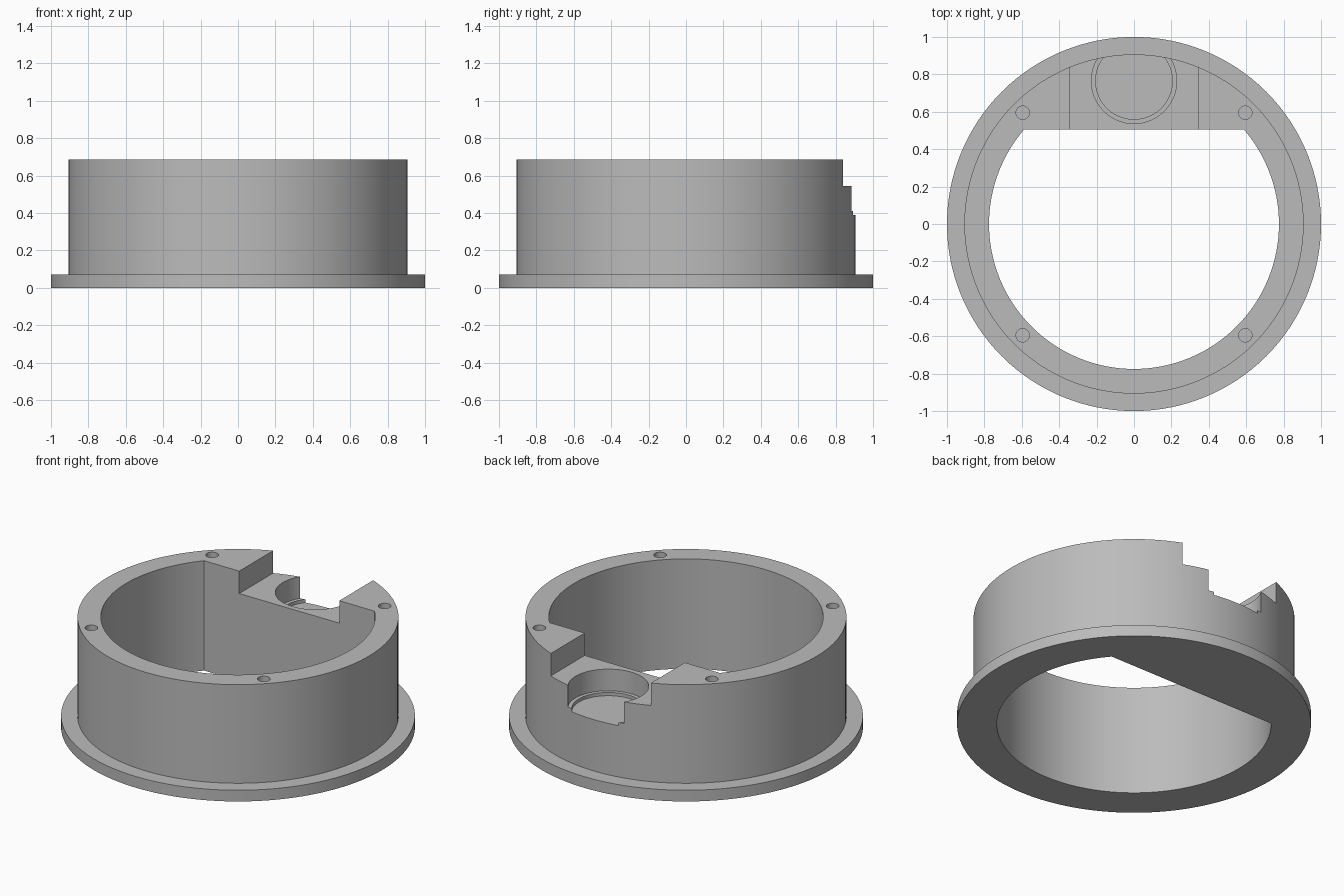
import bpy, bmesh
from math import sin, cos, pi, radians

if "Cube" in bpy.data.objects:
    bpy.data.objects.remove(bpy.data.objects["Cube"], do_unlink=True)

grey = bpy.data.materials.new("plain grey")
grey.use_nodes = True
grey.diffuse_color = (0.5, 0.5, 0.5, 1)
grey.node_tree.nodes["Principled BSDF"].inputs["Base Color"].default_value = grey.diffuse_color

TOP = 0.685
FLAT_Y = 0.505
POCKET = (0, 0.765)


def circle(radius, centre=(0, 0), sides=128):
    return [(centre[0] + radius * cos(2 * pi * i / sides),
             centre[1] + radius * sin(2 * pi * i / sides)) for i in range(sides)]


def prism(name, outline, z0, z1, max_y=None):
    """Extrude a flat outline upwards, optionally trimmed at a plane facing +y."""
    bm = bmesh.new()
    bm.faces.new([bm.verts.new((x, y, z0)) for x, y in outline])
    if max_y is not None:
        bmesh.ops.bisect_plane(bm, geom=bm.verts[:] + bm.edges[:] + bm.faces[:],
                               plane_co=(0, max_y, 0), plane_no=(0, 1, 0), clear_outer=True)
    side = bmesh.ops.extrude_face_region(bm, geom=bm.faces[:])["geom"]
    for v in side:
        if isinstance(v, bmesh.types.BMVert):
            v.co.z = z1
    bmesh.ops.recalc_face_normals(bm, faces=bm.faces[:])
    mesh = bpy.data.meshes.new(name)
    bm.to_mesh(mesh)
    bm.free()
    mesh.materials.append(grey)
    obj = bpy.data.objects.new(name, mesh)
    bpy.context.collection.objects.link(obj)
    return obj


def combine(target, tool, operation):
    """Apply one boolean and throw the tool away."""
    mod = target.modifiers.new(tool.name, "BOOLEAN")
    mod.object, mod.operation, mod.solver = tool, operation, "EXACT"
    bpy.ops.object.select_all(action="DESELECT")
    bpy.context.view_layer.objects.active = target
    target.select_set(True)
    bpy.ops.object.modifier_apply(modifier=mod.name)
    bpy.data.objects.remove(tool, do_unlink=True)


# Flange with the tall drum standing on it
housing = prism("ring_housing", circle(1.0), 0, 0.07)
combine(housing, prism("drum", circle(0.907), 0.03, TOP), "UNION")

# Central bore with a flat wall at the back
combine(housing, prism("bore", circle(0.775), -0.1, 1, max_y=FLAT_Y), "DIFFERENCE")

# Square notch through the back of the rim
notch = [(-0.345, 0.4), (0.345, 0.4), (0.345, 1.1), (-0.345, 1.1)]
combine(housing, prism("notch", notch, 0.545, 1), "DIFFERENCE")

# Round stepped pocket, open to the back
for radius, floor in ((0.228, 0.41), (0.205, 0.39)):
    combine(housing, prism("pocket", circle(radius, POCKET, 96), floor, 0.8), "DIFFERENCE")

# Four blind screw holes in the rim
for sx in (-1, 1):
    for sy in (-1, 1):
        hole = prism("screw_hole", circle(0.036, (sx * 0.595, sy * 0.595), 32), 0.4, 0.8)
        combine(housing, hole, "DIFFERENCE")

bpy.ops.object.shade_smooth_by_angle(angle=radians(30))
